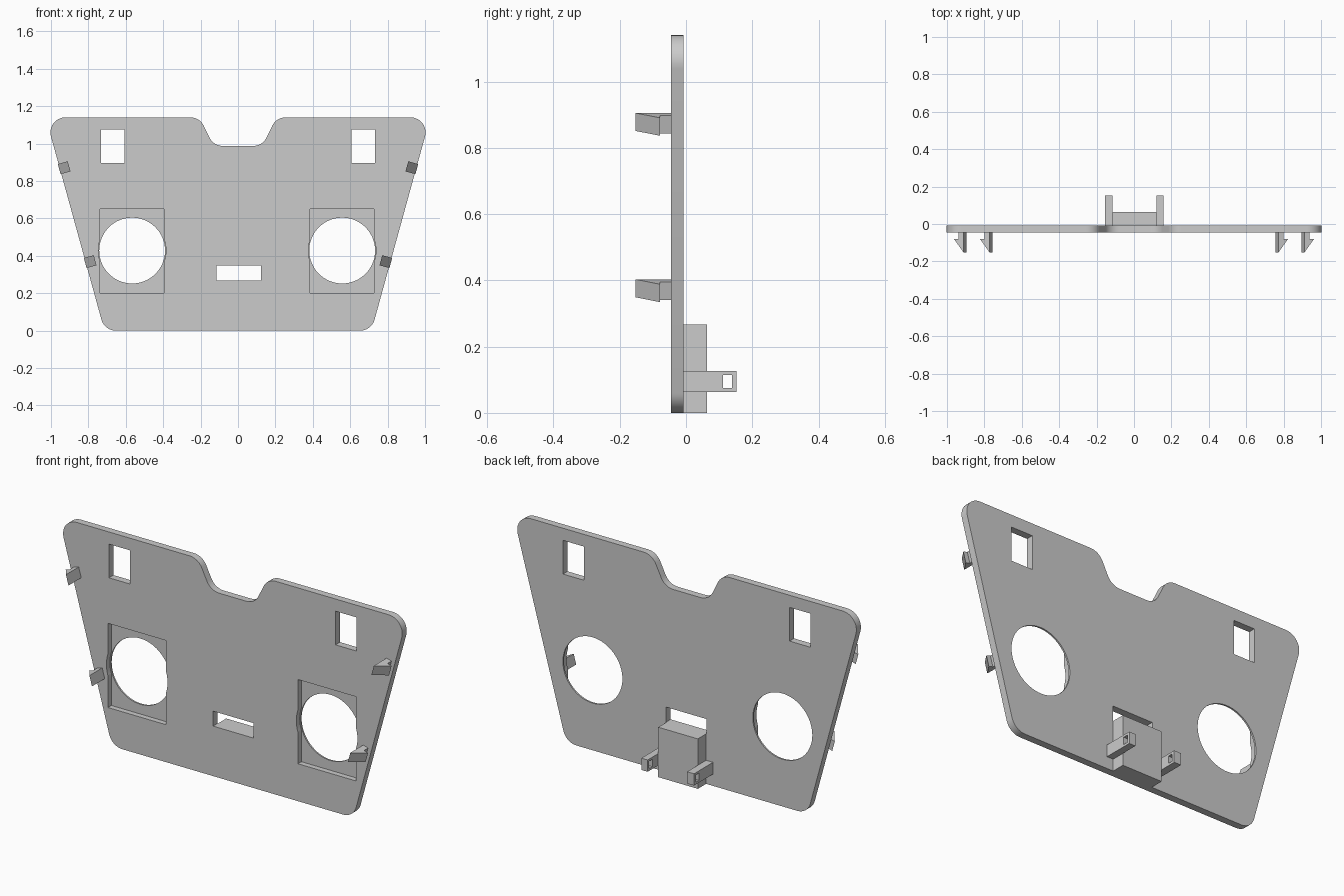
import bpy, bmesh, math
from mathutils import Vector

if "Cube" in bpy.data.objects:
    bpy.data.objects.remove(bpy.data.objects["Cube"])

FRONT, BACK = -0.045, -0.007      # plate faces along y

grey = bpy.data.materials.new("plain grey")
grey.use_nodes = True
grey.diffuse_color = (0.6, 0.6, 0.6, 1)
grey.node_tree.nodes["Principled BSDF"].inputs["Base Color"].default_value = (0.6, 0.6, 0.6, 1)


def prism(name, ring, offset):
    """Extrude a closed ring of points by an offset."""
    bm = bmesh.new()
    face = bm.faces.new([bm.verts.new(p) for p in ring])
    ext = bmesh.ops.extrude_face_region(bm, geom=[face])["geom"]
    bmesh.ops.translate(bm, vec=offset, verts=[v for v in ext if isinstance(v, bmesh.types.BMVert)])
    bmesh.ops.recalc_face_normals(bm, faces=bm.faces)
    mesh = bpy.data.meshes.new(name)
    bm.to_mesh(mesh)
    bm.free()
    mesh.materials.append(grey)
    obj = bpy.data.objects.new(name, mesh)
    bpy.context.collection.objects.link(obj)
    return obj


def box(name, x0, x1, y0, y1, z0, z1):
    ring = [(x0, y0, z0), (x1, y0, z0), (x1, y0, z1), (x0, y0, z1)]
    return prism(name, ring, (0, y1 - y0, 0))


def disc(name, x, z, r, y0, y1, n=64):
    angles = [math.tau * i / n for i in range(n)]
    ring = [(x + r * math.cos(a), y0, z + r * math.sin(a)) for a in angles]
    return prism(name, ring, (0, y1 - y0, 0))


def rounded(corners, r, steps=10):
    """Replace each corner of a 2D outline by a tangent arc."""
    out = []
    for i, c in enumerate(corners):
        p = Vector(c)
        a = (Vector(corners[i - 1]) - p).normalized()
        b = (Vector(corners[(i + 1) % len(corners)]) - p).normalized()
        half = a.angle(b) / 2
        centre = p + (a + b).normalized() * (r / math.sin(half))
        start = p + a * (r / math.tan(half)) - centre
        end = p + b * (r / math.tan(half)) - centre
        for k in range(steps + 1):
            arm = start.lerp(end, k / steps)
            # even angular spacing around the arc
            t = k / steps
            sweep = math.pi - 2 * half
            arm = (start * math.sin((1 - t) * sweep) + end * math.sin(t * sweep)) / math.sin(sweep)
            out.append(centre + arm)
    return out


def cut(target, cutter):
    mod = target.modifiers.new("cut", "BOOLEAN")
    mod.operation = "DIFFERENCE"
    mod.solver = "EXACT"
    mod.object = cutter
    bpy.context.view_layer.objects.active = target
    bpy.ops.object.modifier_apply(modifier=mod.name)
    bpy.data.objects.remove(cutter)


# Plate with rounded corners and a notch in its top edge
half = [(0.714, 0), (1.028, 1.14), (0.205, 1.14), (0.13, 0.987)]
corners = half + [(-x, z) for x, z in reversed(half)]
plate = prism("plate", [(p.x, FRONT, p.y) for p in rounded(corners, 0.08)], (0, BACK - FRONT, 0))

# Upper windows and centre slot
for s in (-1, 1):
    cut(plate, box("cutter", s * 0.67 - 0.062, s * 0.67 + 0.062, -0.1, 0.1, 0.895, 1.075))
cut(plate, box("cutter", -0.116, 0.122, -0.1, 0.1, 0.267, 0.347))

# Round openings with square recesses in the front
STEP = -0.016
for x in (-0.566, 0.557):
    cut(plate, box("cutter", x - 0.171, x + 0.171, -0.1, STEP, 0.2, 0.65))
    cut(plate, disc("cutter", x, 0.428, 0.181, -0.1, STEP))
    cut(plate, disc("cutter", x, 0.428, 0.176, -0.1, 0.1))
bpy.ops.object.select_all(action="DESELECT")
plate.select_set(True)
bpy.context.view_layer.objects.active = plate
bpy.ops.object.shade_smooth_by_angle(angle=math.radians(30))

# Block on the back with an eyelet arm on each side
box("back_block", -0.114, 0.12, BACK, 0.063, 0, 0.267)
for name, x0, x1 in (("right_arm", -0.155, -0.114), ("left_arm", 0.12, 0.157)):
    arm = box(name, x0, x1, BACK, 0.153, 0.063, 0.126)
    cut(arm, box("cutter", x0 - 0.1, x1 + 0.1, 0.112, 0.139, 0.075, 0.114))

# Barbed snap clips along the slanted edges
tilt = math.atan2(0.314, 1.14)
profile = [(0, FRONT), (0, -0.153), (0.055, -0.079), (0.03, -0.079), (0.03, FRONT)]
for side, s in (("left", 1), ("right", -1)):
    out = Vector((s * math.cos(tilt), 0, -math.sin(tilt)))
    along = Vector((s * math.sin(tilt), 0, math.cos(tilt))) * 0.056
    for level, x, z in (("upper", 0.903, 0.878), ("lower", 0.764, 0.376)):
        base = Vector((s * x, 0, z)) - along / 2
        prism(f"{side}_{level}_clip", [base + out * u + Vector((0, y, 0)) for u, y in profile], along)
